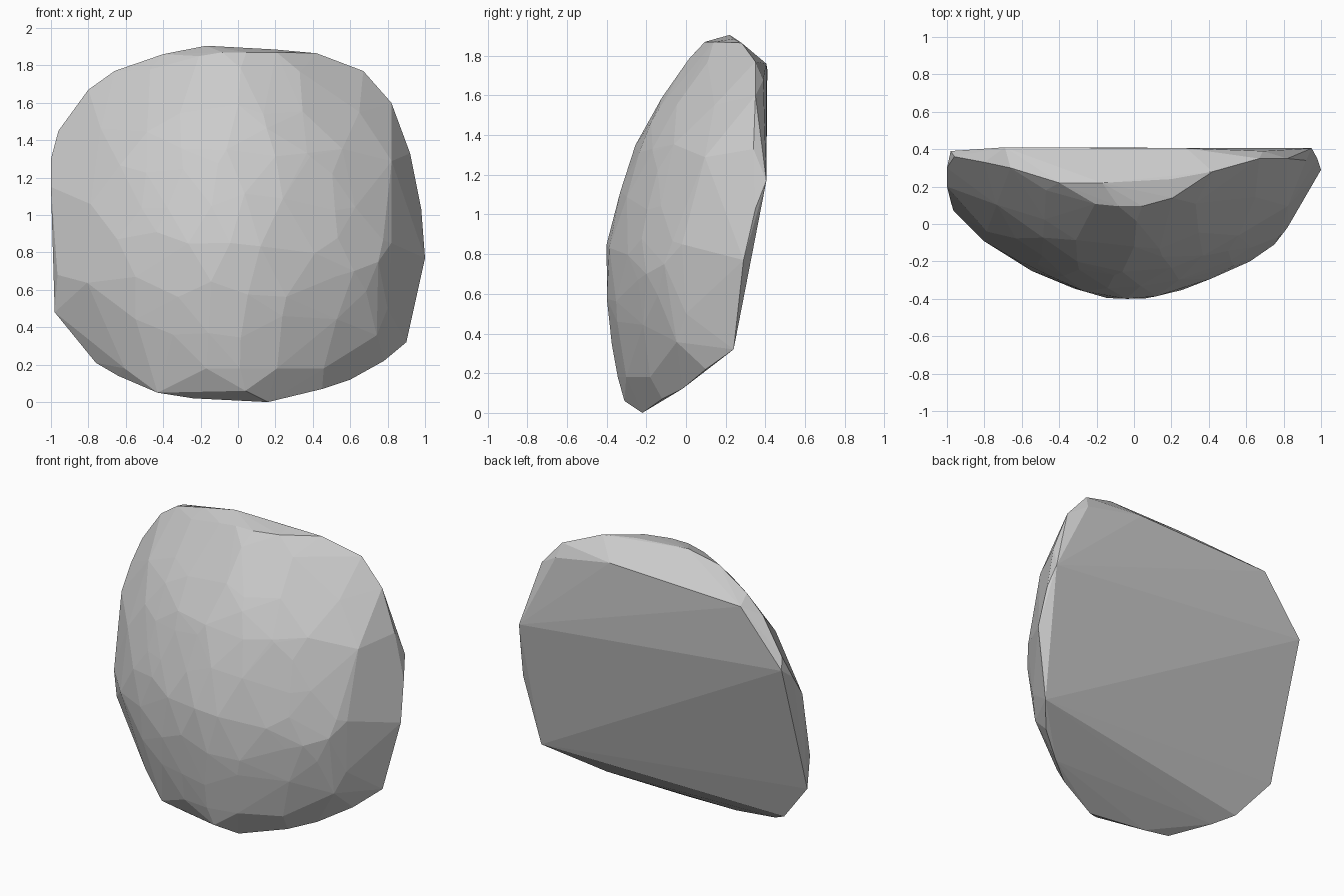
import bpy, bmesh, random

if "Cube" in bpy.data.objects:
    bpy.data.objects.remove(bpy.data.objects["Cube"])

random.seed(4)

# Rim of the boulder: corners seen around the outline (x, y, z)
rim = [
    (-.17, .22, 1.905), (.2, .24, 1.885), (.42, .28, 1.865), (.67, .35, 1.77),
    (.82, .35, 1.6), (.92, .34, 1.33), (.98, .35, 1.03), (1, .29, .77),
    (.9, .24, .32), (.78, .1, .22), (.6, -.02, .12), (.45, -.12, .07),
    (.16, -.22, 0), (.04, -.31, .06), (-.24, -.19, .02), (-.43, -.19, .05),
    (-.64, -.03, .14), (-.76, .05, .21), (-.98, .12, .48), (-.965, .07, .68),
    (-1, .2, 1.15), (-1, .3, 1.3), (-.96, .36, 1.45), (-.8, .33, 1.67),
    (-.66, .3, 1.77), (-.4, .22, 1.86),
]

# Flat back: a near-vertical upper panel with a lower slanting one
back = [(.95, .405, 1.17), (-.98, .39, 1.37), (-.69, .41, 1.73),
        (.28, .405, 1.76), (.69, .39, 1.68)]

# Right shoulder of the front
shoulder = [(.75, -.11, .75), (.82, -.02, .85), (.8, .0, .5), (.62, -.2, .7)]

# Bulging front: rows of (z, middle y, sideways curvature, half width)
rows = [
    (.18, -.345, .62, .66), (.4, -.385, .52, .8), (.62, -.408, .49, .88),
    (.86, -.4, .5, .9), (1.08, -.345, .5, .88), (1.25, -.29, .5, .86),
    (1.4, -.24, .53, .82), (1.6, -.115, .62, .72), (1.78, .01, .72, .5),
    (1.87, .09, .72, .3),
]


def front_y(x, z):
    """Depth of the bulging front at a point of the front view."""
    z = min(max(z, rows[0][0]), rows[-1][0])
    for a, b in zip(rows, rows[1:]):
        if z <= b[0]:
            t = (z - a[0]) / (b[0] - a[0])
            mid, curve = (a[i] + (b[i] - a[i]) * t for i in (1, 2))
            return mid + curve * abs(x + .02) ** 1.8


# Irregular scatter over the front gives the chipped facets
front = []
for i, (z, mid, curve, half) in enumerate(rows):
    n = max(3, round(half * 9))
    for k in range(n):
        u = (k + .5 * (i % 2) + .25) / n * 2 - 1
        x = u * half * .95 + random.uniform(-.06, .06)
        zz = z + (random.uniform(-.07, .07) if 0 < i < len(rows) - 1 else 0)
        front.append((x, front_y(x, zz), zz))

# Boulder: convex hull around all of these
bm = bmesh.new()
for p in rim + back + shoulder + front:
    bm.verts.new(p)
bmesh.ops.convex_hull(bm, input=bm.verts[:])
bmesh.ops.delete(bm, geom=[v for v in bm.verts if not v.link_faces], context='VERTS')
bmesh.ops.recalc_face_normals(bm, faces=bm.faces[:])
mesh = bpy.data.meshes.new("boulder")
bm.to_mesh(mesh)
bm.free()
boulder = bpy.data.objects.new("boulder", mesh)
bpy.context.collection.objects.link(boulder)
